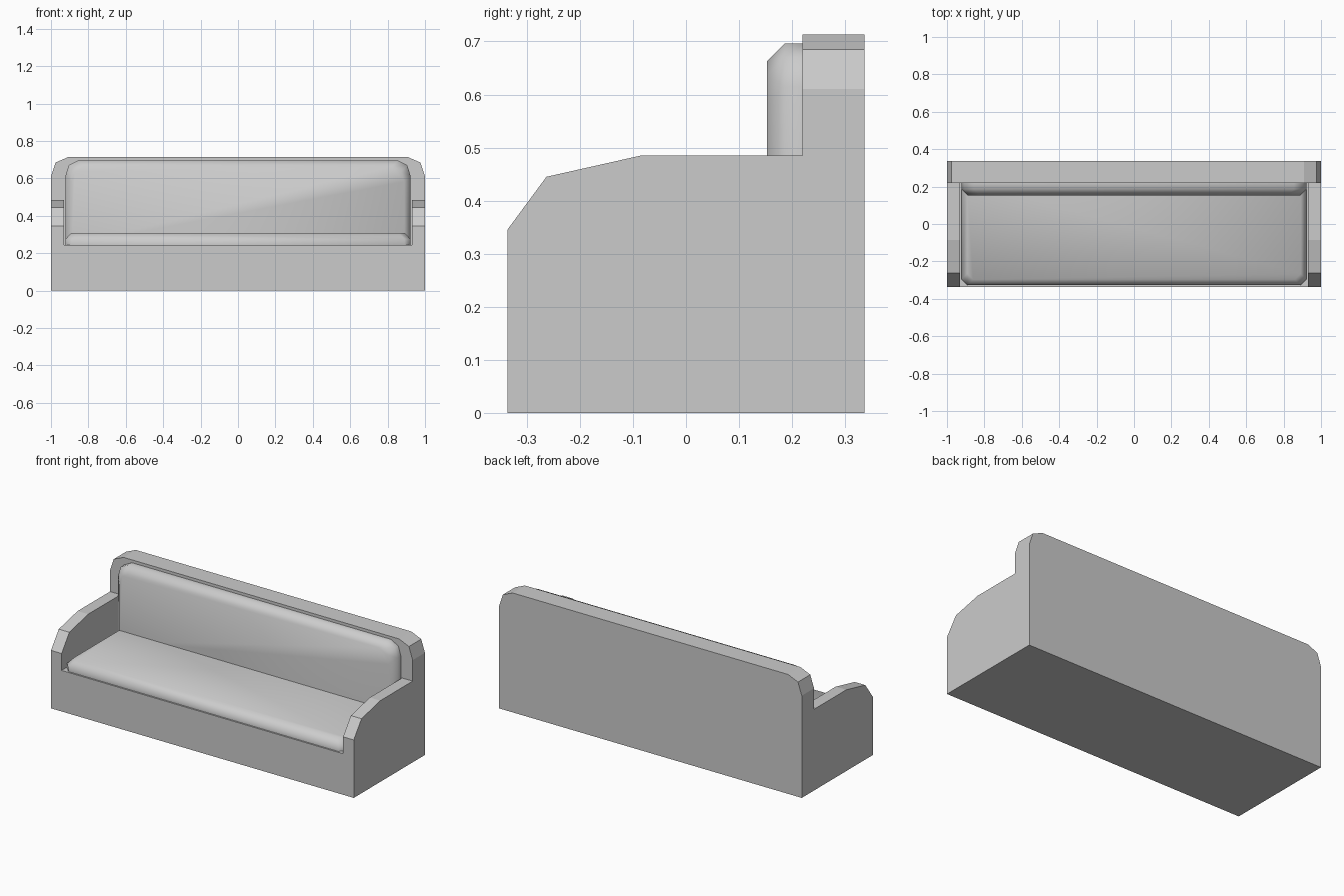
import bpy, bmesh, math

cube = bpy.data.objects.get("Cube")
if cube:
    bpy.data.objects.remove(cube, do_unlink=True)

grey = bpy.data.materials.new("plain grey")
grey.use_nodes = True
COLOUR = (0.6, 0.6, 0.6, 1)
grey.diffuse_color = COLOUR
grey.node_tree.nodes["Principled BSDF"].inputs["Base Color"].default_value = COLOUR


def loft(name, rings, smooth=False):
    """Skin a stack of equal rings and cap both ends."""
    bm = bmesh.new()
    loops = [[bm.verts.new(p) for p in ring] for ring in rings]
    for low, high in zip(loops, loops[1:]):
        for i in range(len(low)):
            j = (i + 1) % len(low)
            bm.faces.new((low[i], low[j], high[j], high[i]))
    bm.faces.new(loops[0])
    bm.faces.new(loops[-1])
    bmesh.ops.recalc_face_normals(bm, faces=bm.faces)
    mesh = bpy.data.meshes.new(name)
    bm.to_mesh(mesh)
    bm.free()
    mesh.materials.append(grey)
    obj = bpy.data.objects.new(name, mesh)
    bpy.context.collection.objects.link(obj)
    if smooth:
        bpy.ops.object.select_all(action="DESELECT")
        obj.select_set(True)
        bpy.context.view_layer.objects.active = obj
        bpy.ops.object.shade_smooth_by_angle(angle=math.radians(60))
    return obj


def mirrored(half):
    """Close a right-hand outline with its mirror image."""
    return half + [(-x, h) for x, h in reversed(half)]


def cushion(name, half, levels, place):
    """Outline that shrinks on its sides and free edge as it rises."""
    rings = []
    for depth, inset in levels:
        shape = [(x - inset, h - inset if h > 0 else h) for x, h in half]
        rings.append([place(x, h, depth) for x, h in mirrored(shape)])
    return loft(name, rings, smooth=True)


# Frame: back panel with clipped upper corners
back = mirrored([(1, 0), (1, 0.61), (0.975, 0.685), (0.91, 0.713)])
loft("back_panel", [[(x, y, z) for x, z in back] for y in (0.22, 0.336)])

# Frame: seat base
base = mirrored([(0.93, 0), (0.93, 0.245)])
loft("seat_base", [[(x, y, z) for x, z in base] for y in (-0.336, 0.22)])

# Frame: sloping armrests
arm = [(-0.336, 0), (-0.336, 0.346), (-0.263, 0.445), (-0.085, 0.485),
       (0.22, 0.485), (0.22, 0)]
for side, sign in (("left", 1), ("right", -1)):
    loft(side + "_armrest", [[(sign * x, y, z) for y, z in arm] for x in (0.93, 1)])

# Cushions
cushion("seat_cushion",
        [(0.922, 0), (0.922, 0.515), (0.89, 0.547)],
        [(0, 0), (0.03, 0), (0.063, 0.03)],
        lambda x, h, d: (x, 0.22 - h, 0.245 + d))
cushion("back_cushion",
        [(0.922, 0), (0.922, 0.37), (0.905, 0.425), (0.855, 0.451)],
        [(0, 0), (0.034, 0), (0.067, 0.033)],
        lambda x, h, d: (x, 0.22 - d, 0.245 + h))
